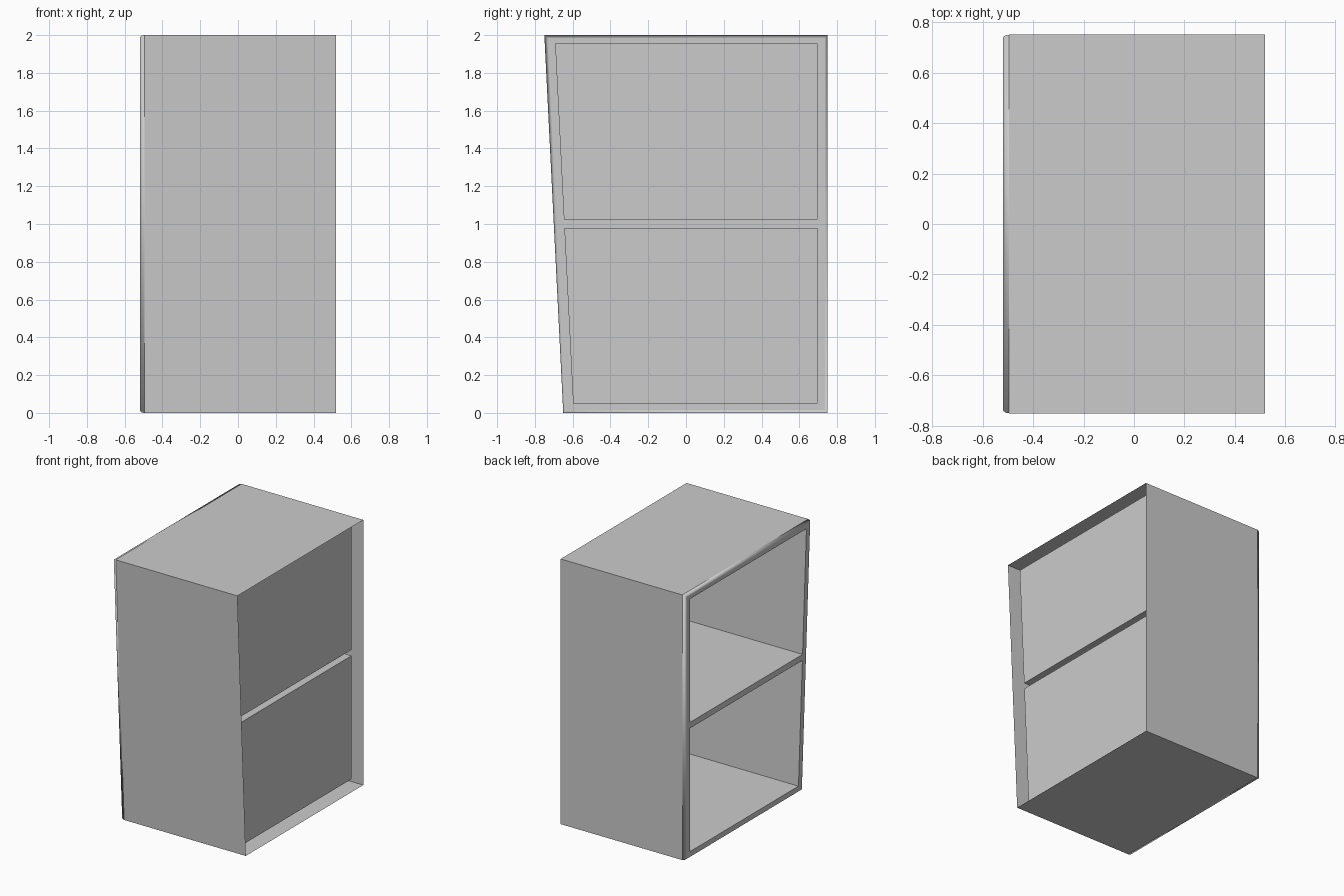
import bpy, bmesh, math

if "Cube" in bpy.data.objects:
    bpy.data.objects.remove(bpy.data.objects["Cube"])

X_BACK, X_TRIM, X_FRONT, X_CAVITY = 0.52, -0.495, -0.52, 0.46
LIP = 0.015      # trim inset
WALL = 0.055     # wall thickness around the compartments


def loop(x, inset, z0=None, z1=None):
    """Four corners of the side profile (sloping front edge), inset from the outline."""
    z0 = inset if z0 is None else z0
    z1 = 2 - inset if z1 is None else z1
    front = lambda z: -0.65 - 0.05 * z + inset
    back = 0.75 - inset
    return [(x, front(z0), z0), (x, back, z0), (x, back, z1), (x, front(z1), z1)]


def bridge(a, b):
    """Four quads joining one profile loop to the next."""
    return [[b[i], b[(i + 1) % 4], a[(i + 1) % 4], a[i]] for i in range(4)]


def make(name, faces, smooth=False):
    bm = bmesh.new()
    for f in faces:
        bm.faces.new([bm.verts.new(p) for p in f])
    bmesh.ops.remove_doubles(bm, verts=bm.verts, dist=1e-5)
    mesh = bpy.data.meshes.new(name)
    bm.to_mesh(mesh)
    bm.free()
    ob = bpy.data.objects.new(name, mesh)
    bpy.context.collection.objects.link(ob)
    if smooth:
        for p in mesh.polygons:
            p.use_smooth = True
    return ob


# outer shell: top, bottom, back and sloped front, open on the +x side
make("cabinet_shell", bridge(loop(X_BACK, 0), loop(X_TRIM, 0)))

# rounded trim around the open face
steps = 3
rings = []
for k in range(steps + 1):
    a = math.pi / 2 * k / steps
    rings.append(loop(X_TRIM + (X_FRONT - X_TRIM) * math.sin(a), LIP * (1 - math.cos(a))))
make("edge_trim", [f for a, b in zip(rings, rings[1:]) for f in bridge(a, b)], smooth=True)

# flat face frame with two openings and the shelf edge between them
heights = {"lower": (0.05, 0.98), "upper": (1.025, 1.955)}
o = loop(X_FRONT, LIP)
l, u = (loop(X_FRONT, WALL, *heights[n]) for n in ("lower", "upper"))
frame = [[o[0], o[1], l[1], l[0]], [o[2], o[3], u[3], u[2]],
         [o[1], o[2], u[2], u[1], l[2], l[1]],
         [o[3], o[0], l[0], l[3], u[0], u[3]],
         [l[3], l[2], u[1], u[0]]]
make("face_frame", [f[::-1] for f in frame])

# two compartments, open toward -x and closed by an end panel
for name, (z0, z1) in heights.items():
    mouth, end = loop(X_FRONT, WALL, z0, z1), loop(X_CAVITY, WALL, z0, z1)
    make(name + "_compartment", bridge(mouth, end) + [end[::-1]])
